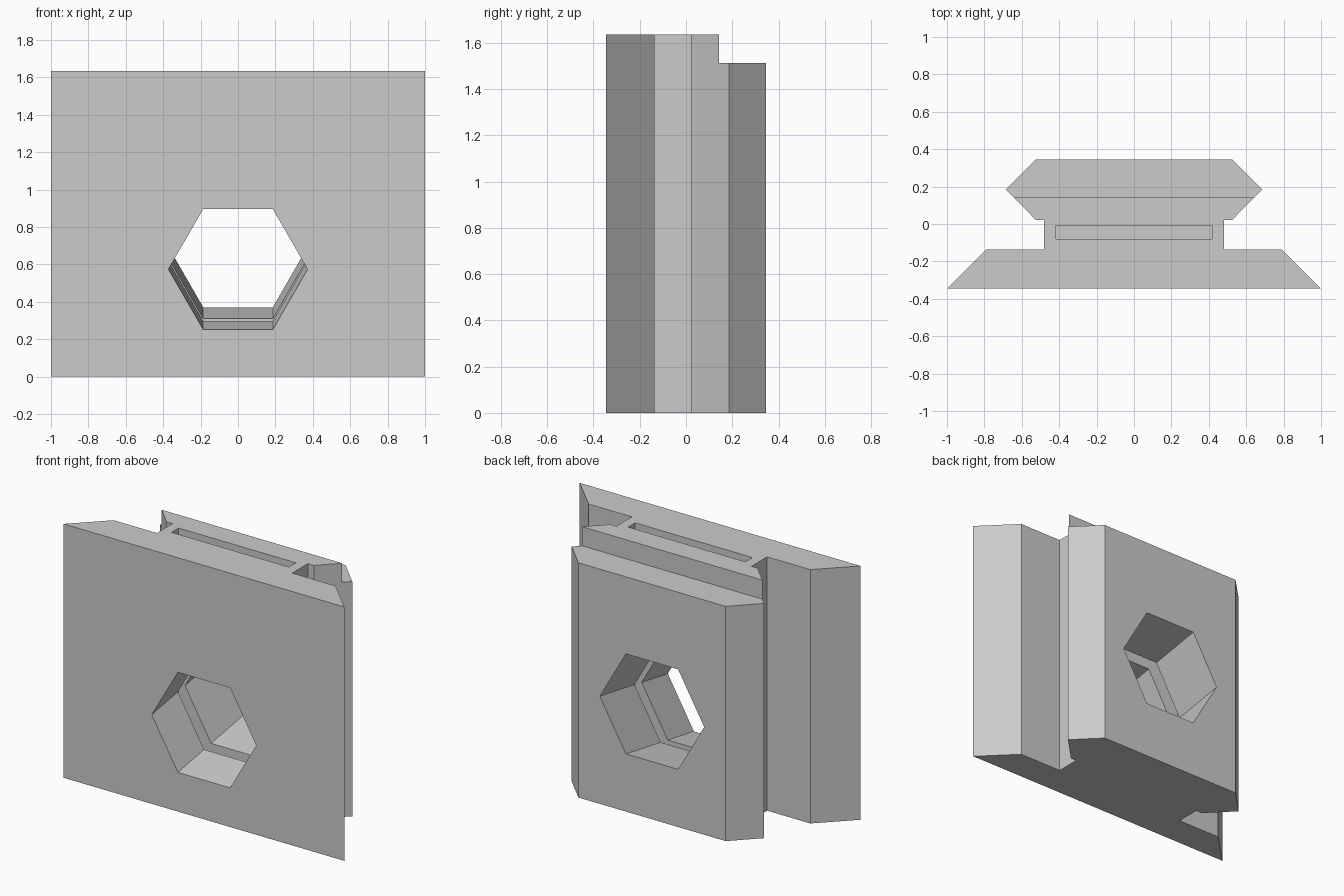
import bpy, bmesh
from math import cos, sin, radians

if "Cube" in bpy.data.objects:
    bpy.data.objects.remove(bpy.data.objects["Cube"], do_unlink=True)

grey = bpy.data.materials.new("light grey")
grey.use_nodes = True
colour = (0.6, 0.6, 0.6, 1)
grey.diffuse_color = colour
grey.node_tree.nodes["Principled BSDF"].inputs["Base Color"].default_value = colour


def prism(name, start, end):
    """Solid between two matching outlines."""
    bm = bmesh.new()
    a = [bm.verts.new(p) for p in start]
    b = [bm.verts.new(p) for p in end]
    bm.faces.new(a)
    bm.faces.new(b)
    n = len(a)
    for i in range(n):
        bm.faces.new((a[i], a[(i + 1) % n], b[(i + 1) % n], b[i]))
    bmesh.ops.recalc_face_normals(bm, faces=bm.faces)
    mesh = bpy.data.meshes.new(name)
    bm.to_mesh(mesh)
    bm.free()
    mesh.materials.append(grey)
    obj = bpy.data.objects.new(name, mesh)
    bpy.context.collection.objects.link(obj)
    return obj


def box(name, x, y0, y1, z0, z1):
    corners = [(-x, y0), (x, y0), (x, y1), (-x, y1)]
    return prism(name, [(*c, z0) for c in corners], [(*c, z1) for c in corners])


def cut(target, cutter):
    cutter.hide_render = True
    mod = target.modifiers.new("cut", 'BOOLEAN')
    mod.operation = 'DIFFERENCE'
    mod.solver = 'EXACT'
    mod.object = cutter
    bpy.context.view_layer.objects.active = target
    bpy.ops.object.modifier_apply(modifier=mod.name)
    bpy.data.objects.remove(cutter, do_unlink=True)


# Double-dovetail body, extruded upwards from half a profile
height = 1.635
half = [(1, -0.346), (0.79, -0.137), (0.482, -0.137), (0.482, 0.022),
        (0.525, 0.022), (0.685, 0.185), (0.525, 0.346)]
outline = half + [(-x, y) for x, y in reversed(half)]
body = prism("dovetail_body", [(*p, 0) for p in outline],
             [(*p, height) for p in outline])

# Lowered rear edge
cut(body, box("rear_step_cutter", 1.2, 0.142, 0.6, 1.512, 2))

# Closed-bottom slot from the top
cut(body, box("slot_cutter", 0.418, -0.08, -0.008, 0.22, 2))


# Hexagonal hole, rising towards the back
def hexagon(y):
    z = 0.634 + y * 0.172
    return [(0.372 * cos(radians(a)), y, z + 0.372 * sin(radians(a)))
            for a in range(0, 360, 60)]


cut(body, prism("hex_hole_cutter", hexagon(-0.5), hexagon(0.5)))
